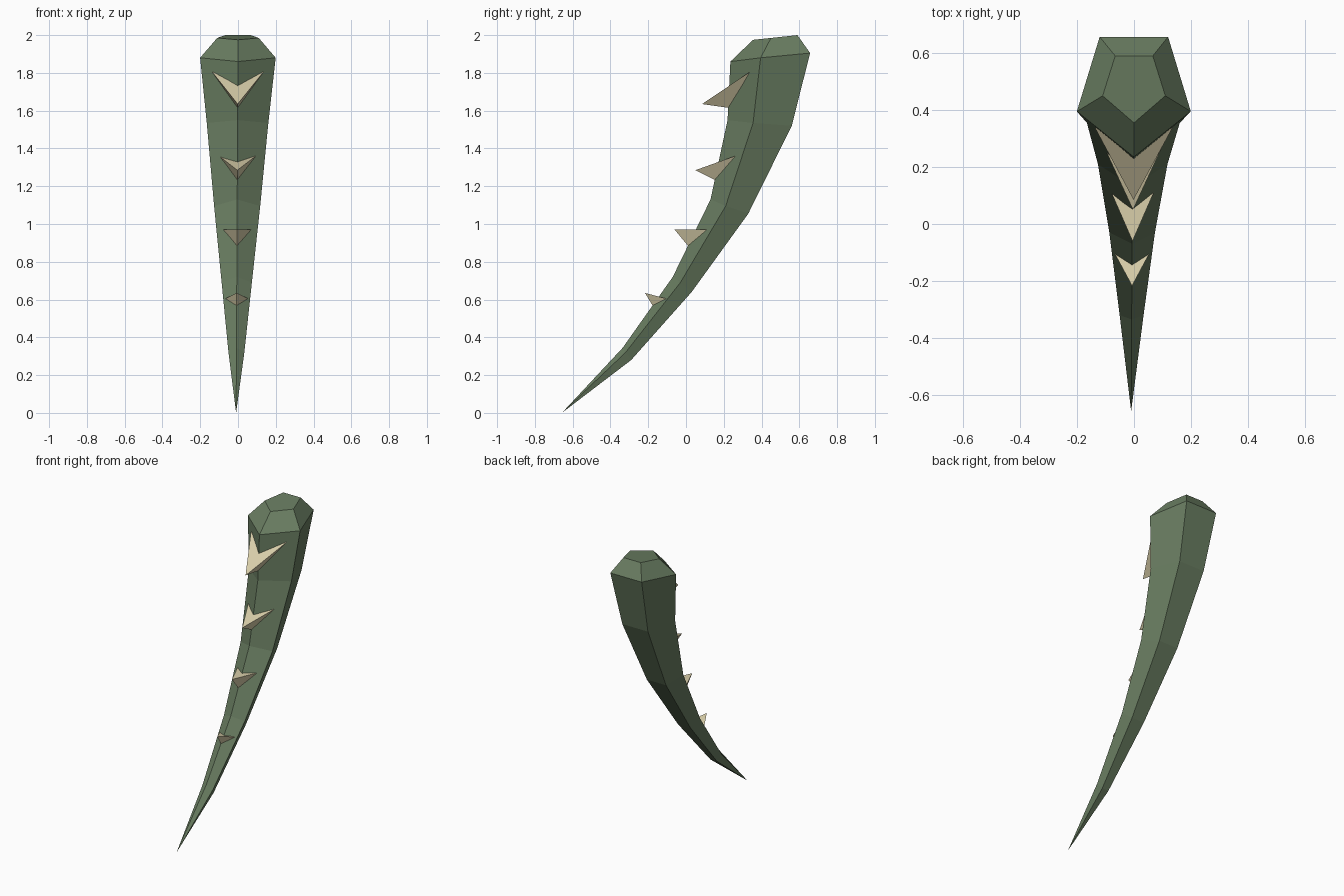
import bpy
from mathutils import Vector

cube = bpy.data.objects.get("Cube")
if cube:
    bpy.data.objects.remove(cube, do_unlink=True)


def make_material(name, color):
    mat = bpy.data.materials.new(name)
    mat.use_nodes = True
    mat.diffuse_color = color
    mat.node_tree.nodes["Principled BSDF"].inputs["Base Color"].default_value = color
    return mat


def make_object(name, verts, faces, mat):
    # The whole form leans very slightly sideways toward its tip
    verts = [(x - 0.01 * (1 - z / 2), y, z) for x, y, z in verts]
    mesh = bpy.data.meshes.new(name)
    mesh.from_pydata(verts, [], faces)
    mesh.materials.append(mat)
    obj = bpy.data.objects.new(name, mesh)
    bpy.context.collection.objects.link(obj)
    return obj


green = make_material("moss green", (0.142, 0.205, 0.120, 1))
cream = make_material("pale cream", (0.69, 0.62, 0.40, 1))


def pentagon(width, front, side, back):
    """Five-sided ring: front ridge, two side edges, two back edges."""
    return [(0, *front), (width, *side), (0.6 * width, *back),
            (-0.6 * width, *back), (-width, *side)]


# Curved horn body: (half width, front, side, back), each point as (y, z)
rings = [
    (0.042, (-0.335, 0.345), (-0.32, 0.32), (-0.29, 0.28)),
    (0.08, (-0.07, 0.72), (-0.03, 0.69), (0.03, 0.64)),
    (0.122, (0.13, 1.13), (0.21, 1.095), (0.33, 1.055)),
    (0.163, (0.22, 1.55), (0.355, 1.535), (0.56, 1.52)),
    (0.20, (0.235, 1.86), (0.395, 1.88), (0.657, 1.905)),
    (0.11, (0.355, 1.975), (0.45, 1.985), (0.59, 2.0)),
]
verts = [(0, -0.657, 0.0)]
for ring in rings:
    verts += pentagon(*ring)
faces = []
for i in range(5):
    j = (i + 1) % 5
    faces.append((0, 1 + j, 1 + i))
    for k in range(len(rings) - 1):
        a, b = 1 + 5 * k, 6 + 5 * k
        faces.append((a + i, a + j, b + j, b + i))
last = 1 + 5 * (len(rings) - 1)
faces.append(tuple(range(last, last + 5)))
make_object("horn_body", verts, faces, green)

# Thorns along the front ridge: half width, then tip, wing and keel as (y, z)
thorns = [
    (0.132, (0.085, 1.635), (0.33, 1.80), (0.225, 1.615)),
    (0.097, (0.05, 1.285), (0.26, 1.36), (0.15, 1.235)),
    (0.072, (-0.06, 0.97), (0.105, 0.97), (0.01, 0.885)),
    (0.060, (-0.217, 0.635), (-0.105, 0.605), (-0.178, 0.57)),
]
for n, (width, tip, wing, keel) in enumerate(thorns, 1):
    point = Vector((0, *tip))
    base = [Vector((width, *wing)), Vector((-width, *wing)), Vector((0, *keel))]
    # Sink the base a little into the body
    base = [point + (p - point) * 1.03 for p in base]
    make_object(f"thorn_{n}", [point] + base,
                [(0, 1, 2), (0, 2, 3), (0, 3, 1), (1, 3, 2)], cream)
